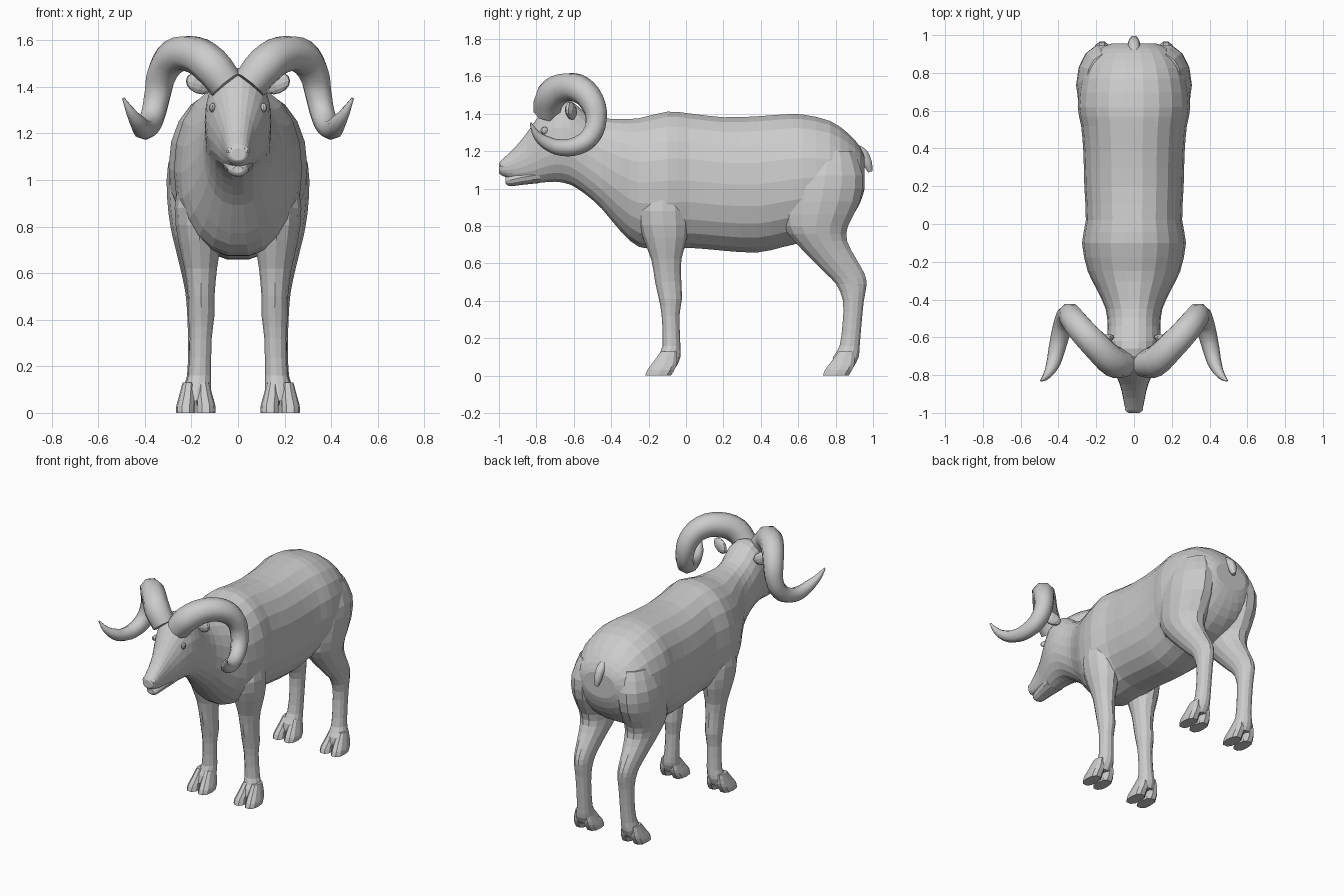
import bpy, math
from mathutils import Vector

if "Cube" in bpy.data.objects:
    bpy.data.objects.remove(bpy.data.objects["Cube"])


def catmull(rows, n):
    # smooth interpolation through the given rows, n steps per gap
    out = []
    for i in range(len(rows) - 1):
        p0, p1, p2, p3 = (rows[min(max(k, 0), len(rows) - 1)] for k in (i - 1, i, i + 1, i + 2))
        for s in range(n):
            t = s / n
            out.append([0.5 * (2 * b + (c - a) * t + (2 * a - 5 * b + 4 * c - d) * t * t
                               + (3 * b - a - 3 * c + d) * t ** 3)
                        for a, b, c, d in zip(p0, p1, p2, p3)])
    return out + [list(rows[-1])]


def loft(name, rows, axis, sides=16, power=2.0, steps=2, mirror=False):
    # row: position on axis, low, high (z for axis y / y for axis z), x centre, x half width
    verts, faces = [], []
    rows = catmull(rows, steps)
    for t, lo, hi, xc, hw in rows:
        for k in range(sides):
            a = 2 * math.pi * k / sides
            c, s = math.cos(a), math.sin(a)
            u = xc + hw * math.copysign(abs(c) ** (2 / power), c)
            v = (lo + hi) / 2 + (hi - lo) / 2 * math.copysign(abs(s) ** (2 / power), s)
            verts.append((u, t, v) if axis == 'y' else (u, v, t))
    for r in range(len(rows) - 1):
        for k in range(sides):
            a, b = r * sides + k, r * sides + (k + 1) % sides
            faces.append((a, b, b + sides, a + sides))
    faces.append(tuple(range(sides)))
    faces.append(tuple(range(len(verts) - sides, len(verts))))
    me = bpy.data.meshes.new(name)
    me.from_pydata(verts, [], faces)
    ob = bpy.data.objects.new(name, me)
    bpy.context.collection.objects.link(ob)
    bpy.context.view_layer.objects.active = ob
    bpy.ops.object.mode_set(mode='EDIT')
    bpy.ops.mesh.select_all(action='SELECT')
    bpy.ops.mesh.normals_make_consistent(inside=False)
    bpy.ops.object.mode_set(mode='OBJECT')
    if mirror:
        ob.modifiers.new("mirror", 'MIRROR').use_mirror_merge = False
    return ob


def tube(name, pts, res=2, flip=1):
    # tapered tube through (x, y, z, radius)
    cu = bpy.data.curves.new(name, 'CURVE')
    cu.dimensions = '3D'
    cu.bevel_depth, cu.bevel_resolution, cu.resolution_u = 1.0, res, 3
    cu.use_fill_caps = True
    sp = cu.splines.new('BEZIER')
    sp.bezier_points.add(len(pts) - 1)
    for bp, (x, y, z, r) in zip(sp.bezier_points, pts):
        bp.co, bp.radius = (x * flip, y, z), r
        bp.handle_left_type = bp.handle_right_type = 'AUTO'
    ob = bpy.data.objects.new(name, cu)
    bpy.context.collection.objects.link(ob)
    bpy.ops.object.select_all(action='DESELECT')
    ob.select_set(True)
    bpy.context.view_layer.objects.active = ob
    bpy.ops.object.convert(target='MESH')


def blob(name, loc, size, rot=(0, 0, 0)):
    bpy.ops.mesh.primitive_uv_sphere_add(segments=10, ring_count=7, location=loc, rotation=rot)
    bpy.context.object.name = name
    bpy.context.object.scale = size


# head, neck and trunk in one skin
loft("body", [
    (-1.0, 1.085, 1.135, 0, .028),
    (-.985, 1.07, 1.155, 0, .045),
    (-.92, 1.045, 1.215, 0, .058),
    (-.85, 1.03, 1.30, 0, .075),
    (-.78, 1.03, 1.40, 0, .105),
    (-.70, 1.035, 1.475, 0, .135),
    (-.62, 1.02, 1.475, 0, .143),
    (-.54, .97, 1.41, 0, .14),
    (-.45, .89, 1.38, 0, .15),
    (-.35, .77, 1.375, 0, .195),
    (-.25, .685, 1.38, 0, .245),
    (-.10, .67, 1.415, 0, .275),
    (.02, .68, 1.405, 0, .255),
    (.20, .665, 1.385, 0, .263),
    (.38, .655, 1.39, 0, .268),
    (.52, .685, 1.40, 0, .28),
    (.62, .71, 1.40, 0, .298),
    (.77, .76, 1.365, 0, .28),
    (.87, .83, 1.295, 0, .235),
    (.93, .92, 1.225, 0, .18),
    (.955, 1.0, 1.17, 0, .12),
], 'y', sides=22, power=2.2)

# lower jaw
loft("lower_jaw", [
    (-.965, 1.03, 1.06, 0, .022),
    (-.945, 1.013, 1.075, 0, .042),
    (-.88, 1.02, 1.10, 0, .055),
    (-.78, 1.03, 1.12, 0, .07),
], 'y', sides=12)

# front legs
loft("front_legs", [
    (1.05, -.20, -.04, .17, .075),
    (.88, -.26, .01, .172, .10),
    (.74, -.23, .005, .165, .092),
    (.62, -.185, -.025, .16, .07),
    (.50, -.165, -.025, .158, .057),
    (.41, -.145, -.022, .158, .056),
    (.32, -.13, -.035, .16, .047),
    (.16, -.125, -.03, .165, .049),
    (.10, -.155, -.03, .175, .06),
    (.05, -.17, -.05, .18, .055),
], 'z', sides=12, mirror=True)

# hind legs with haunches
loft("hind_legs", [
    (1.20, .62, .90, .15, .10),
    (1.07, .54, .95, .17, .13),
    (.93, .51, .935, .175, .13),
    (.80, .52, .87, .175, .115),
    (.72, .575, .865, .172, .10),
    (.63, .66, .91, .172, .078),
    (.55, .74, .955, .17, .062),
    (.49, .80, .968, .168, .055),
    (.40, .838, .952, .167, .05),
    (.28, .836, .94, .167, .047),
    (.16, .82, .93, .17, .049),
    (.10, .785, .925, .177, .06),
    (.05, .78, .90, .18, .055),
], 'z', sides=14, mirror=True)

# cloven hooves: two toes per foot
for foot, y in (("front", 0), ("hind", .95)):
    for toe, x, lean in (("inner", .15, -.012), ("outer", .212, .012)):
        loft(f"{foot}_{toe}_toes", [
            (.13, y - .135, y - .05, x, .026),
            (.07, y - .18, y - .045, x + lean / 2, .036),
            (.03, y - .21, y - .06, x + lean, .041),
            (0, y - .22, y - .078, x + lean, .041),
        ], 'z', sides=10, power=2.5, mirror=True)

# curled horns, ears, eyes, nostrils
horn = [(.05, -.74, 1.41, .078), (.115, -.725, 1.49, .084), (.195, -.65, 1.54, .080),
        (.275, -.565, 1.53, .075), (.325, -.50, 1.46, .068), (.345, -.48, 1.37, .060),
        (.365, -.51, 1.28, .055), (.388, -.58, 1.23, .050), (.41, -.67, 1.22, .044),
        (.43, -.745, 1.245, .036), (.46, -.80, 1.29, .022), (.492, -.83, 1.35, .006)]
for side, f in (("right", -1), ("left", 1)):
    tube(f"{side}_horn", horn, 2, f)
    blob(f"{side}_ear", (.165 * f, -.615, 1.415), (.065, .026, .045), (0, -.35 * f, -.35 * f))
    blob(f"{side}_eye", (.108 * f, -.755, 1.31), (.014, .026, .02), (0, 0, .5 * f))
    blob(f"{side}_nostril", (.03 * f, -.975, 1.125), (.02, .022, .02))

# tail
tube("tail", [(0, .89, 1.22, .03), (0, .945, 1.185, .034), (0, .972, 1.13, .028),
              (0, .985, 1.09, .014)], 1)
